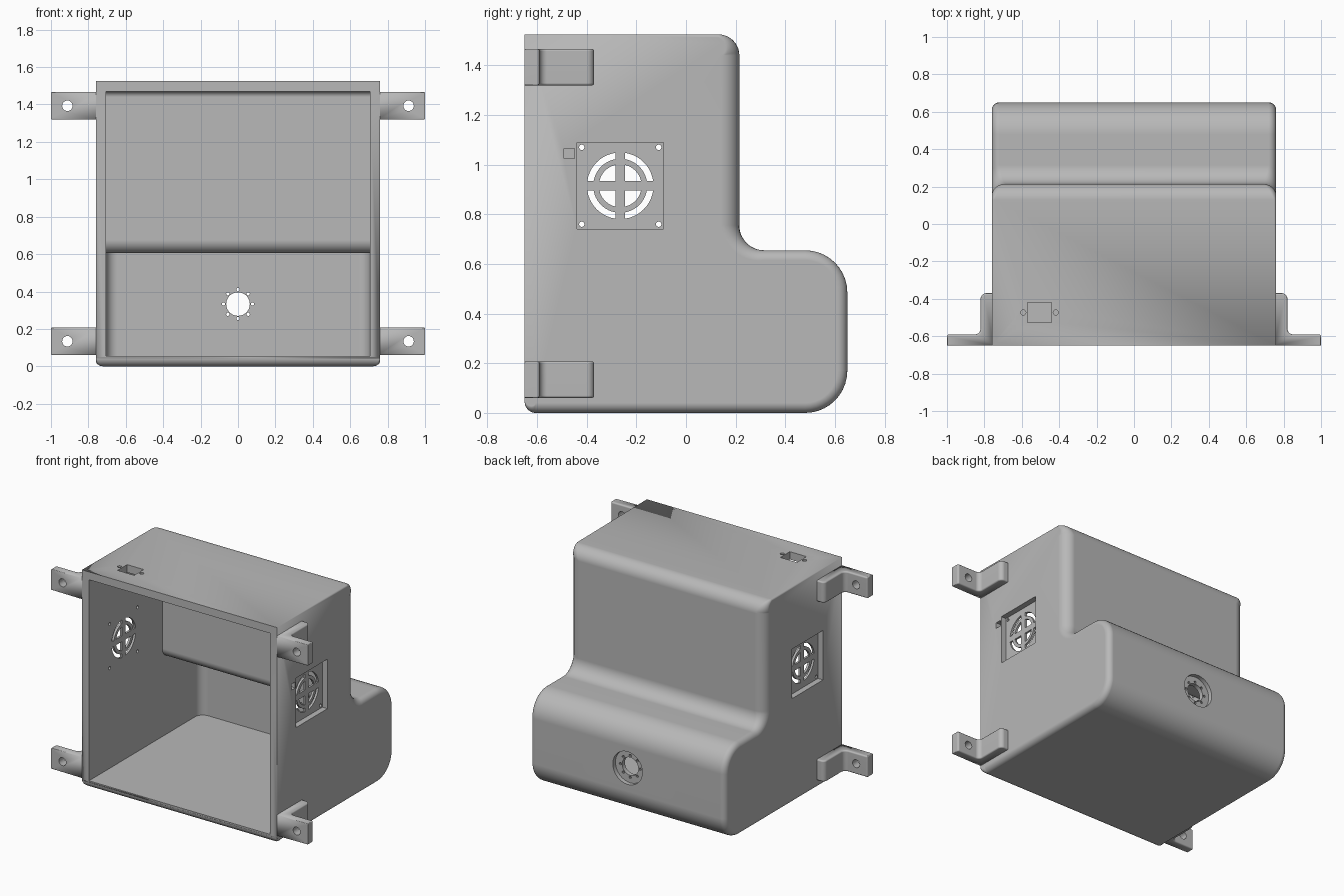
import bpy, bmesh
from math import sin, cos, pi, asin, radians
from mathutils import Vector

cube = bpy.data.objects.get("Cube")
if cube:
    bpy.data.objects.remove(cube, do_unlink=True)

grey = bpy.data.materials.new("light grey plastic")
grey.use_nodes = True
colour = (0.48, 0.48, 0.48, 1)
grey.diffuse_color = colour
grey.node_tree.nodes["Principled BSDF"].inputs["Base Color"].default_value = colour


def place(axis, u, v, w):
    """Put a 2D profile point at depth w along the axis."""
    return {"x": (w, u, v), "y": (u, w, v), "z": (u, v, w)}[axis]


def outline(corners, steps=10):
    """Corners (u, v, fillet, edge radius in, edge radius out[, normal]) to points."""
    pts, n = [], len(corners)
    for i, (u, v, r, e1, e2, *normal) in enumerate(corners):
        p = Vector((u, v))
        d1 = (p - Vector(corners[i - 1][:2])).normalized()
        d2 = (Vector(corners[(i + 1) % n][:2]) - p).normalized()
        n1, n2 = Vector((d1.y, -d1.x)), Vector((d2.y, -d2.x))
        if r == 0:
            pts.append((p, Vector(normal[0]) if normal else n1 + n2, e1))
            continue
        s = 1 if d1.cross(d2) > 0 else -1
        centre = p - (n1 + n2) * r * s
        for k in range(steps + 1):
            t = k / steps
            m = n1 * cos(t * pi / 2) + n2 * sin(t * pi / 2)
            pts.append((centre + m * r * s, m, e1 + (e2 - e1) * t))
    return pts


def bridge(bm, rings):
    for a, b in zip(rings, rings[1:]):
        for i in range(len(a)):
            j = (i + 1) % len(a)
            bm.faces.new((a[i], a[j], b[j], b[i]))
    bm.faces.new(rings[0][::-1])
    bm.faces.new(rings[-1])


def loft(bm, corners, axis, half, steps=6):
    """Extrude an outline both ways, rounding its rims by the edge radii."""
    pts = outline(corners)
    rings = []
    for side in (-1, 1):
        for k in range(steps + 1)[::side]:
            t = k / steps * pi / 2
            ring = []
            for p, m, e in pts:
                q = p - m * e * (1 - cos(t))
                ring.append(bm.verts.new(place(axis, q.x, q.y, side * (half - e + e * sin(t)))))
            rings.append(ring)
    bridge(bm, rings)
    bmesh.ops.remove_doubles(bm, verts=bm.verts, dist=1e-5)


def prism(bm, pts, axis, a, b):
    bridge(bm, [[bm.verts.new(place(axis, u, v, w)) for u, v in pts] for w in (a, b)])


def box(u, v, hu, hv):
    return [(u - hu, v - hv), (u + hu, v - hv), (u + hu, v + hv), (u - hu, v + hv)]


def circle(u, v, r, n=24):
    return [(u + r * cos(2 * pi * k / n), v + r * sin(2 * pi * k / n)) for k in range(n)]


def finish(name, bm):
    bmesh.ops.recalc_face_normals(bm, faces=bm.faces)
    mesh = bpy.data.meshes.new(name)
    bm.to_mesh(mesh)
    bm.free()
    mesh.materials.append(grey)
    ob = bpy.data.objects.new(name, mesh)
    bpy.context.collection.objects.link(ob)
    return ob


def cut(ob, bm):
    """Subtract the cutter mesh and bake the result."""
    cutter = finish("cutter", bm)
    cutter.hide_render = True
    mod = ob.modifiers.new("cut", "BOOLEAN")
    mod.operation, mod.solver, mod.object = "DIFFERENCE", "EXACT", cutter
    graph = bpy.context.evaluated_depsgraph_get()
    mesh = bpy.data.meshes.new_from_object(ob.evaluated_get(graph))
    ob.modifiers.clear()
    ob.data = mesh
    bpy.data.objects.remove(cutter, do_unlink=True)


def smooth(ob):
    ob.data.shade_smooth()
    ob.data.set_sharp_from_angle(angle=radians(32))
    ob.modifiers.new("flat faces", "WEIGHTED_NORMAL").keep_sharp = True


# Stepped housing with rounded back
bm = bmesh.new()
loft(bm, [(-.65, 0, .045, 0, .04), (.65, 0, .17, .04, .04), (.65, .655, .17, .04, .04),
          (.215, .655, .1, .04, .075), (.215, 1.525, .085, .075, .012),
          (-.65, 1.525, 0, 0, 0)], "x", .76)
housing = finish("housing", bm)

# Cavity, open at the front
bm = bmesh.new()
loft(bm, [(-.7, .055, 0, 0, 0), (.59, .055, 0, .06, .06, (1, 0)),
          (.59, .605, 0, .06, .06, (1, 0)), (.165, .605, .07, 0, 0),
          (.165, 1.47, .03, 0, 0), (-.7, 1.47, 0, 0, 0)], "x", .705)
cut(housing, bm)

# Fan pockets on both sides and the round socket recess at the back
FY, FZ = -.265, .915
SZ = .333
bm = bmesh.new()
for side in (-1, 1):
    prism(bm, box(FY, FZ, .174, .174), "x", side * .72, side * .9)
prism(bm, circle(0, SZ, .115, 40), "y", .62, .8)
cut(housing, bm)

# Fan grille slots and screw holes, straight through both walls
bm = bmesh.new()
BAR = .02


def arc(r, n=10):
    a = asin(BAR / r)
    return [(r * cos(a + (pi / 2 - 2 * a) * k / n), r * sin(a + (pi / 2 - 2 * a) * k / n))
            for k in range(n + 1)]


for su in (-1, 1):
    for sv in (-1, 1):
        for shape in ([(BAR, BAR)] + arc(.086), arc(.109)[::-1] + arc(.134)):
            prism(bm, [(FY + su * u, FZ + sv * v) for u, v in shape], "x", -1, 1)
        prism(bm, circle(FY + su * .155, FZ + sv * .155, .011, 12), "x", -1, 1)

# Cable slot beside the left fan
prism(bm, box(-.47, 1.045, .021, .021), "x", .6, 1)

# Socket opening with its ring of screw holes
prism(bm, circle(0, SZ, .063, 32), "y", .5, .8)
for u, v in circle(0, SZ, .077, 8):
    prism(bm, circle(u, v, .009, 10), "y", .5, .8)

# Connector opening in the top
prism(bm, box(-.505, -.473, .065, .053), "z", 1.4, 1.6)
for x in (-.592, -.418):
    prism(bm, circle(x, -.473, .014, 14), "z", 1.4, 1.6)
cut(housing, bm)
smooth(housing)

# Four mounting brackets
for side, side_name in ((1, "left"), (-1, "right")):
    for z, level in ((.134, "lower"), (1.393, "upper")):
        bm = bmesh.new()
        loft(bm, [(.75, -.65, 0, 0, 0), (1, -.65, 0, .006, .006),
                  (1, -.59, .012, .006, .01), (.82, -.59, .03, .01, .01),
                  (.82, -.37, .03, .01, .01), (.75, -.37, 0, .01, .01, (0, 1))],
             "z", .074, 3)
        hole = bmesh.new()
        prism(hole, circle(.912, 0, .028), "y", -.8, -.5)
        for part in (bm, hole):
            for vert in part.verts:
                vert.co.x *= side
                vert.co.z += z
        bracket = finish(f"{level}_{side_name}_bracket", bm)
        cut(bracket, hole)
        smooth(bracket)
